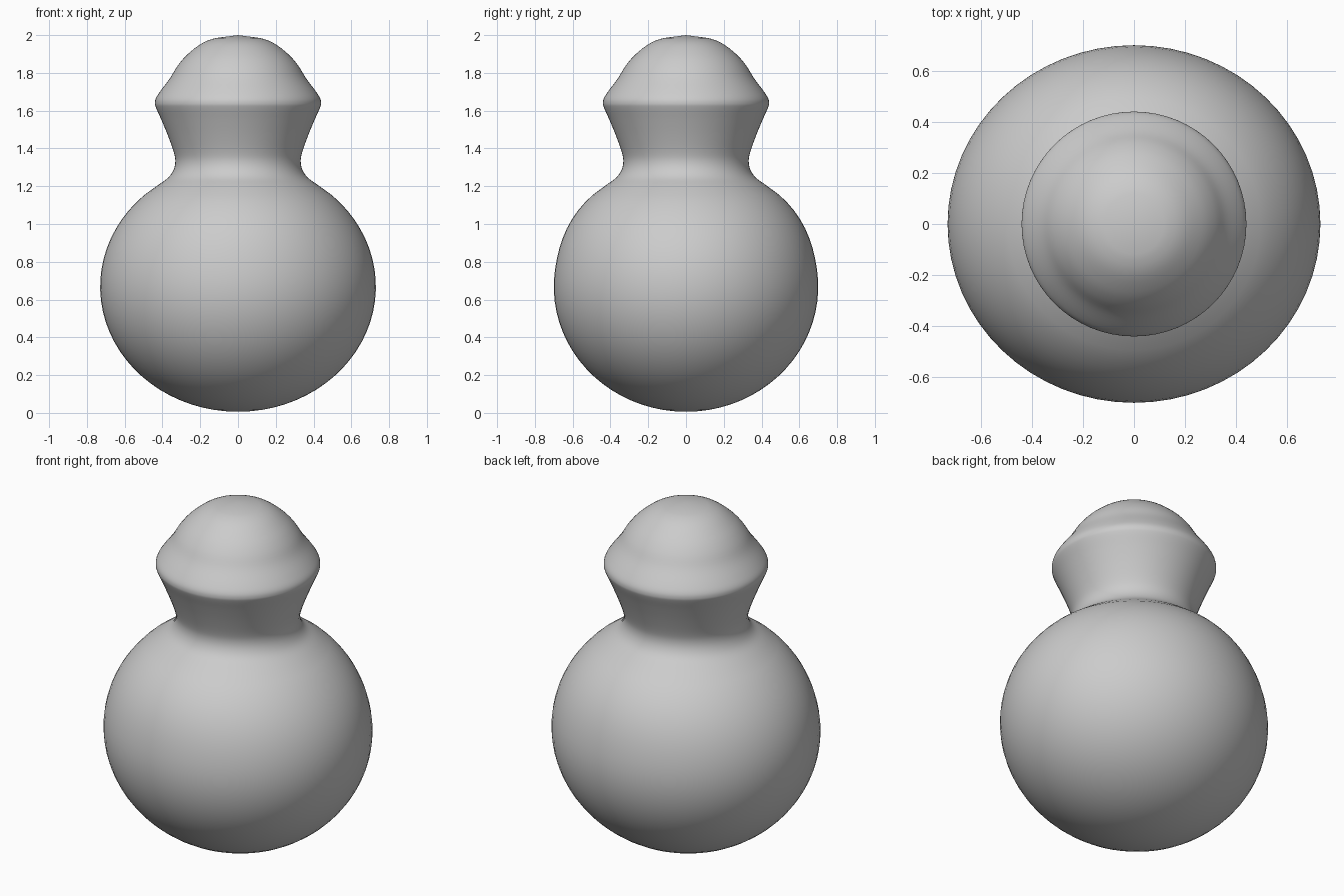
import bpy, bmesh, math
from mathutils import Vector

if "Cube" in bpy.data.objects:
    bpy.data.objects.remove(bpy.data.objects["Cube"])

SEG = 64

# Plain grey material
grey = bpy.data.materials.new("plain grey")
grey.diffuse_color = (0.6, 0.6, 0.6, 1)
grey.use_nodes = True
grey.node_tree.nodes["Principled BSDF"].inputs["Base Color"].default_value = grey.diffuse_color

# Body: ellipsoid arc from the base up to the shoulder
profile = []
for i in range(1, 29):
    a = math.radians(-90 + i * 4.9)
    profile.append((0.73 * math.cos(a), 0.668 + 0.662 * math.sin(a)))

# Neck and head control points (radius, height)
upper = [(0.425, 1.205), (0.37, 1.245), (0.342, 1.285), (0.332, 1.33), (0.34, 1.38),
         (0.37, 1.465), (0.405, 1.55), (0.434, 1.615), (0.44, 1.64), (0.434, 1.667),
         (0.41, 1.705), (0.36, 1.772), (0.318, 1.84), (0.265, 1.9),
         (0.185, 1.96), (0.095, 1.99), (0.0, 2.0)]


def smooth_points(pts, steps=4):
    """Catmull-Rom curve through the points"""
    p = [Vector(q) for q in pts]
    p = [2 * p[0] - p[1]] + p + [Vector((-pts[-2][0], pts[-2][1]))]
    out = []
    for a, b, c, d in zip(p, p[1:], p[2:], p[3:]):
        for k in range(steps):
            t = k / steps
            out.append(0.5 * (2 * b + (c - a) * t + (2 * a - 5 * b + 4 * c - d) * t * t
                              + (3 * b - a - 3 * c + d) * t ** 3))
    return out


profile = [q for q in profile if q[1] < 1.18] + [tuple(q) for q in smooth_points(upper)[:-4]]
profile = [q for q in profile if q[0] > 0.001]


def depth_scale(z):
    """Body is slightly shallower than wide; neck and head are round"""
    t = min(max((z - 0.75) / 0.5, 0), 1)
    return 0.959 + 0.041 * t * t * (3 - 2 * t)


# Revolve the profile into one closed smooth surface
bm = bmesh.new()
rings = []
for r, z in profile:
    s = depth_scale(z)
    rings.append([bm.verts.new((r * math.cos(2 * math.pi * i / SEG),
                                r * s * math.sin(2 * math.pi * i / SEG), z))
                  for i in range(SEG)])
bottom = bm.verts.new((0, 0, 0.006))
top = bm.verts.new((0, 0, 2.0))
for i in range(SEG):
    j = (i + 1) % SEG
    for lo, hi in zip(rings, rings[1:]):
        bm.faces.new((lo[i], lo[j], hi[j], hi[i]))
    bm.faces.new((bottom, rings[0][j], rings[0][i]))
    bm.faces.new((top, rings[-1][i], rings[-1][j]))
for f in bm.faces:
    f.smooth = True
bmesh.ops.recalc_face_normals(bm, faces=bm.faces)
mesh = bpy.data.meshes.new("round_figure")
bm.to_mesh(mesh)
bm.free()
mesh.materials.append(grey)
bpy.context.collection.objects.link(bpy.data.objects.new("round_figure", mesh))
